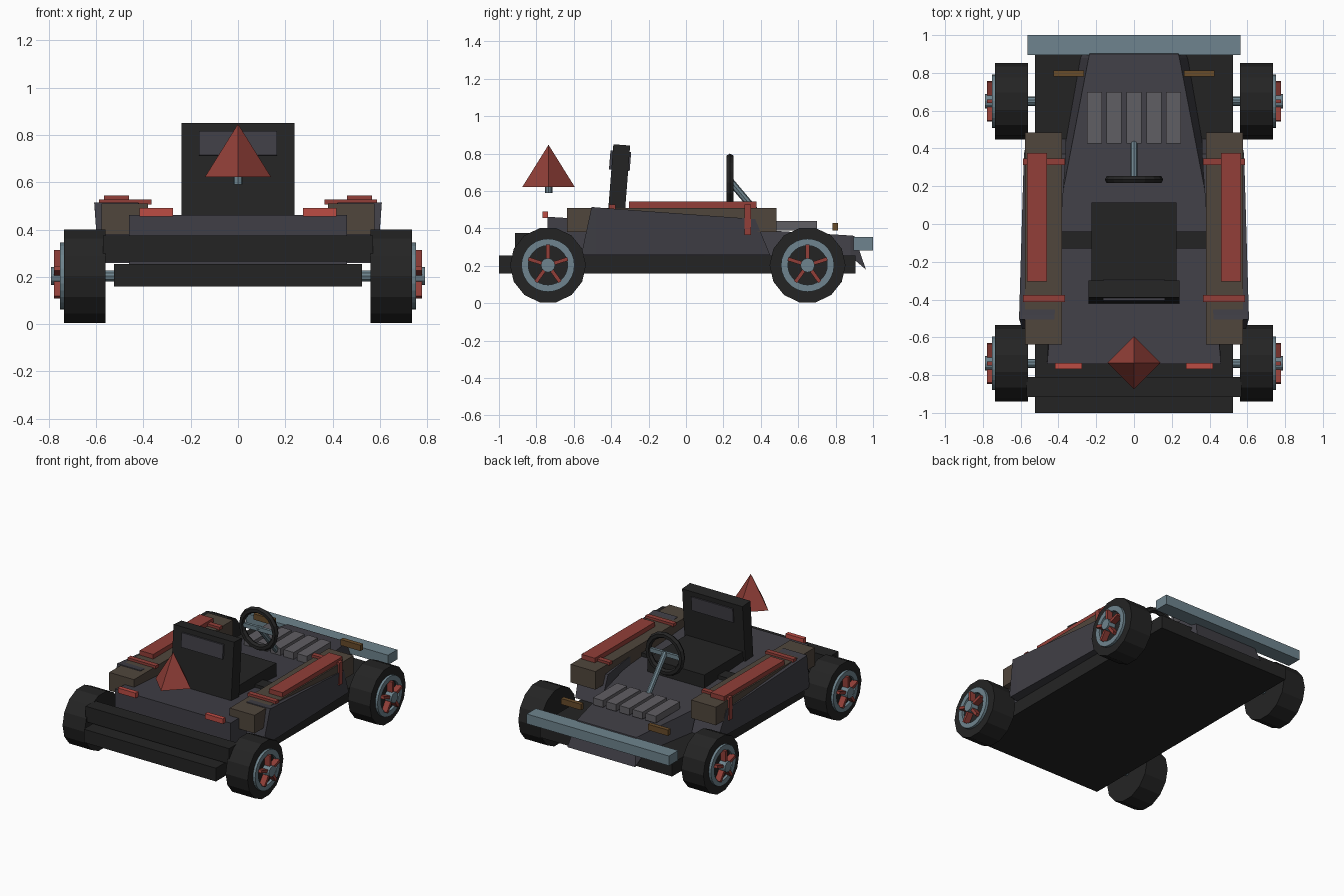
import bpy, bmesh, math
from mathutils import Matrix, Vector

if "Cube" in bpy.data.objects:
    bpy.data.objects.remove(bpy.data.objects["Cube"])


def mat(name, r, g, b):
    lin = [((c / 255 + 0.055) / 1.055) ** 2.4 for c in (r, g, b)]
    m = bpy.data.materials.new(name)
    m.diffuse_color = (*lin, 1)
    m.use_nodes = True
    m.node_tree.nodes["Principled BSDF"].inputs["Base Color"].default_value = m.diffuse_color
    return m


BLACK = mat("black rubber", 36, 36, 36)
BODY = mat("dark grey body", 64, 63, 70)
STEEL = mat("blue steel", 110, 132, 142)
RED = mat("dull red", 146, 63, 56)
LAMP = mat("bright red", 188, 76, 68)
BROWN = mat("brown pod", 80, 70, 60)
AMBER = mat("amber brown", 104, 76, 42)
SLAT = mat("slat grey", 96, 94, 99)


def finish(name, bm, material):
    bmesh.ops.recalc_face_normals(bm, faces=bm.faces)
    me = bpy.data.meshes.new(name)
    bm.to_mesh(me)
    bm.free()
    me.materials.append(material)
    ob = bpy.data.objects.new(name, me)
    bpy.context.collection.objects.link(ob)
    return ob


def box(name, x, y, z, material, tilt=0):
    """Box from (min, max) ranges, optionally tilted about x."""
    bm = bmesh.new()
    size = [r[1] - r[0] for r in (x, y, z)]
    mid = [(r[1] + r[0]) / 2 for r in (x, y, z)]
    bmesh.ops.create_cube(bm, size=1, matrix=Matrix.Translation(mid)
                          @ Matrix.Rotation(tilt, 4, 'X') @ Matrix.Diagonal((*size, 1)))
    return finish(name, bm, material)


def pair(name, x, y, z, material):
    """The same box on both sides."""
    box(name + "_right", x, y, z, material)
    box(name + "_left", (-x[1], -x[0]), y, z, material)


def rod(name, a, b, r, n, material, r2=None):
    a, b = Vector(a), Vector(b)
    bm = bmesh.new()
    rot = Vector((0, 0, 1)).rotation_difference(b - a).to_matrix().to_4x4()
    bmesh.ops.create_cone(bm, cap_ends=True, segments=n, radius1=r, radius2=r if r2 is None else r2,
                          depth=(b - a).length, matrix=Matrix.Translation((a + b) / 2) @ rot)
    return finish(name, bm, material)


def loft(name, rings, material):
    bm = bmesh.new()
    vs = [[bm.verts.new(p) for p in ring] for ring in rings]
    for p, q in zip(vs, vs[1:]):
        for i in range(len(p)):
            j = (i + 1) % len(p)
            bm.faces.new((p[i], p[j], q[j], q[i]))
    bm.faces.new(vs[0])
    bm.faces.new(vs[-1])
    return finish(name, bm, material)


def spin(name, section, n, material, matrix):
    """Closed (radius, height) section revolved about local z."""
    bm = bmesh.new()
    rings = []
    for k in range(n):
        a = 2 * math.pi * k / n
        rings.append([bm.verts.new((r * math.cos(a), r * math.sin(a), h)) for r, h in section])
    for k in range(n):
        p, q = rings[k], rings[(k + 1) % n]
        for i in range(len(section)):
            j = (i + 1) % len(section)
            bm.faces.new((p[i], p[j], q[j], q[i]))
    bm.transform(matrix)
    return finish(name, bm, material)


# floor pan and bumpers
box("floor_pan", (-.525, .525), (-1, .907), (.16, .255), BLACK)
box("rear_bumper", (-.57, .57), (-.915, -.81), (.265, .375), BLACK)
box("nose_bumper", (-.565, .565), (.895, 1), (.283, .353), STEEL)

# tapered hull: rear deck to sloping nose (y top, y bottom, half width top, bottom, z top, bottom)
stations = [(-.74, -.74, .46, .46, .462, .255), (.1, .1, .39, .42, .41, .255),
            (.88, .88, .24, .285, .362, .25), (.9, .962, .235, .27, .36, .18)]
loft("hull", [[(-wt, yt, zt), (wt, yt, zt), (wb, yb, zb), (-wb, yb, zb)]
              for yt, yb, wt, wb, zt, zb in stations], BODY)

# side fairings, under and outside the pods
for s, side in ((1, "right"), (-1, "left")):
    loft("side_fairing_" + side, [
        [(s * .42, -.505, .515), (s * .608, -.505, .515), (s * .59, -.56, .258), (s * .42, -.56, .258)],
        [(s * .42, -.48, .512), (s * .608, -.48, .512), (s * .59, -.48, .258), (s * .42, -.48, .258)],
        [(s * .36, .37, .45), (s * .583, .37, .45), (s * .565, .45, .258), (s * .36, .45, .258)],
    ], BODY)

# pods with red top plate and straps
pair("side_pod", (.38, .577), (-.637, .485), (.38, .51), BROWN)
pair("pod_plate", (.46, .567), (-.305, .377), (.51, .543), RED)
for label, y in (("rear", -.395), ("front", .33)):
    pair(label + "_strap_top", (.365, .588), (y - .018, y + .018), (.505, .527), RED)
    pair(label + "_strap_side", (.575, .588), (y - .018, y + .018), (.365, .527), RED)

# lamps and bonnet slats
pair("tail_lamp", (.275, .417), (-.768, -.737), (.455, .491), LAMP)
pair("front_lamp", (.265, .425), (.782, .812), (.388, .43), AMBER)
for i in range(5):
    x = (i - 2) * .105
    box(f"bonnet_slat_{i + 1}", (x - .04, x + .04), (.425, .7), (.39, .44), SLAT)

# seat
box("seat_cross_bar", (-.39, .39), (-.13, -.04), (.38, .445), BLACK)
box("seat_cushion", (-.225, .225), (-.36, .113), (.41, .505), BLACK)
TILT = math.radians(-4.5)
box("seat_back", (-.24, .24), (-.405, -.315), (.425, .847), BLACK, TILT)
box("head_panel", (-.165, .165), (-.408, -.297), (.71, .812), BODY, TILT)

# steering
turn = Matrix.Translation((0, .235, .645)) @ Matrix.Rotation(math.pi / 2, 4, 'X')
ring = [(.133 + .022 * math.cos(k * math.pi / 3), .022 * math.sin(k * math.pi / 3)) for k in range(6)]
spin("steering_wheel", ring, 16, BLACK, turn)
box("steering_spoke", (-.125, .125), (.225, .245), (.63, .66), STEEL)
rod("steering_column", (0, .235, .655), (0, .44, .41), .019, 8, STEEL)

# four-sided beacon
rod("beacon_cone", (0, -.735, .622), (0, -.735, .847), .14, 4, RED, 0)
rod("beacon_stem", (0, -.735, .59), (0, -.735, .635), .02, 8, STEEL)

# axles and wheels
Z = .203
for label, y in (("rear", -.738), ("front", .65)):
    rod(label + "_axle", (-.75, y, Z), (.75, y, Z), .024, 10, STEEL)
    for s, side in ((1, "right"), (-1, "left")):
        tag = f"{label}_{side}_"
        rod(tag + "tyre", (s * .56, y, Z), (s * .735, y, Z), Z, 14, BLACK)
        face = Matrix.Translation((s * .735, y, Z)) @ Matrix.Rotation(s * math.pi / 2, 4, 'Y')
        spin(tag + "rim", [(.105, -.01), (.142, -.01), (.142, .018), (.105, .018)], 28, STEEL, face)
        rod(tag + "hub", (s * .72, y, Z), (s * .79, y, Z), .038, 12, STEEL)
        bm = bmesh.new()
        for k in range(5):
            bmesh.ops.create_cube(bm, size=1, matrix=Matrix.Translation((s * .755, y, Z))
                                  @ Matrix.Rotation(k * math.tau / 5, 4, 'X')
                                  @ Matrix.Translation((0, 0, .068)) @ Matrix.Diagonal((.045, .02, .085, 1)))
        finish(tag + "spokes", bm, RED)
